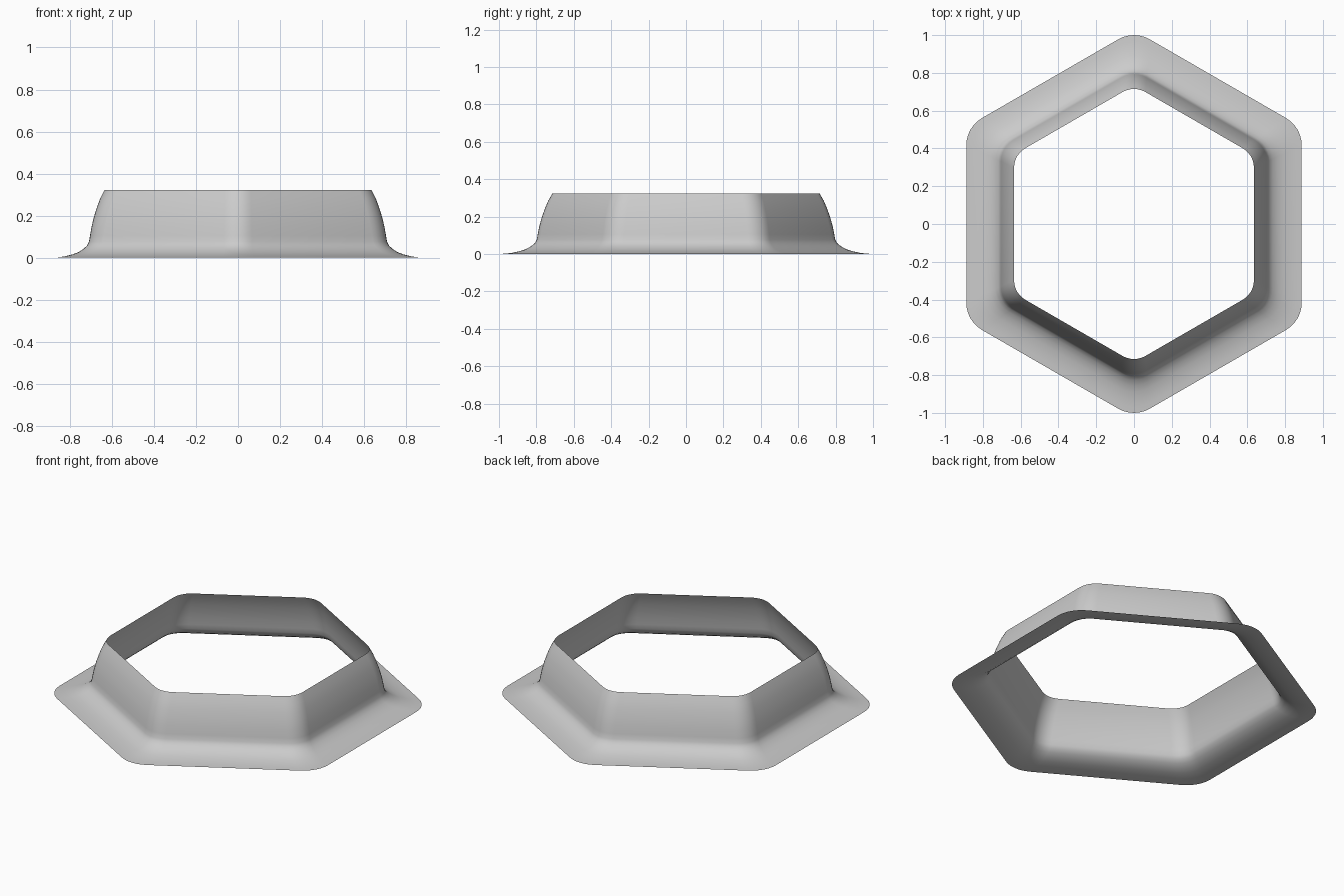
import bpy, bmesh
from math import sin, cos, radians

if "Cube" in bpy.data.objects:
    bpy.data.objects.remove(bpy.data.objects["Cube"])

APOTHEM, RADIUS, STEPS = 0.888, 0.167, 6   # outer rim, rounded to a 1.0 tip

# Wall section as (distance from centre at the flat side, height)
profile = [(0.888, 0.0), (0.86, 0.002), (0.828, 0.006), (0.79, 0.015), (0.76, 0.026),
           (0.735, 0.042), (0.718, 0.058), (0.709, 0.076), (0.704, 0.105),
           (0.696, 0.15), (0.685, 0.195), (0.671, 0.24), (0.655, 0.283), (0.635, 0.323)]

# Rounded hexagon outline, tips on +-y
outline = []
for k in range(6):
    mid = 30 + 60 * k
    d = (APOTHEM - RADIUS) / cos(radians(30))
    for i in range(STEPS + 1):
        a = radians(mid - 30 + 60 * i / STEPS)
        outline.append((d * cos(radians(mid)) + RADIUS * cos(a),
                        d * sin(radians(mid)) + RADIUS * sin(a)))
top = max(y for x, y in outline)

# Sweep: each level is the outline scaled by the section
bm = bmesh.new()
rings = []
for r, z in profile:
    s = r / APOTHEM
    rings.append([bm.verts.new((x * s, y * s / top, z)) for x, y in outline])
n = len(outline)
for lo, hi in zip(rings, rings[1:]):
    for i in range(n):
        j = (i + 1) % n
        bm.faces.new((lo[i], lo[j], hi[j], hi[i])).smooth = True

mesh = bpy.data.meshes.new("flared_hexagonal_collar")
bm.to_mesh(mesh)
bm.free()
collar = bpy.data.objects.new("flared_hexagonal_collar", mesh)
bpy.context.collection.objects.link(collar)
